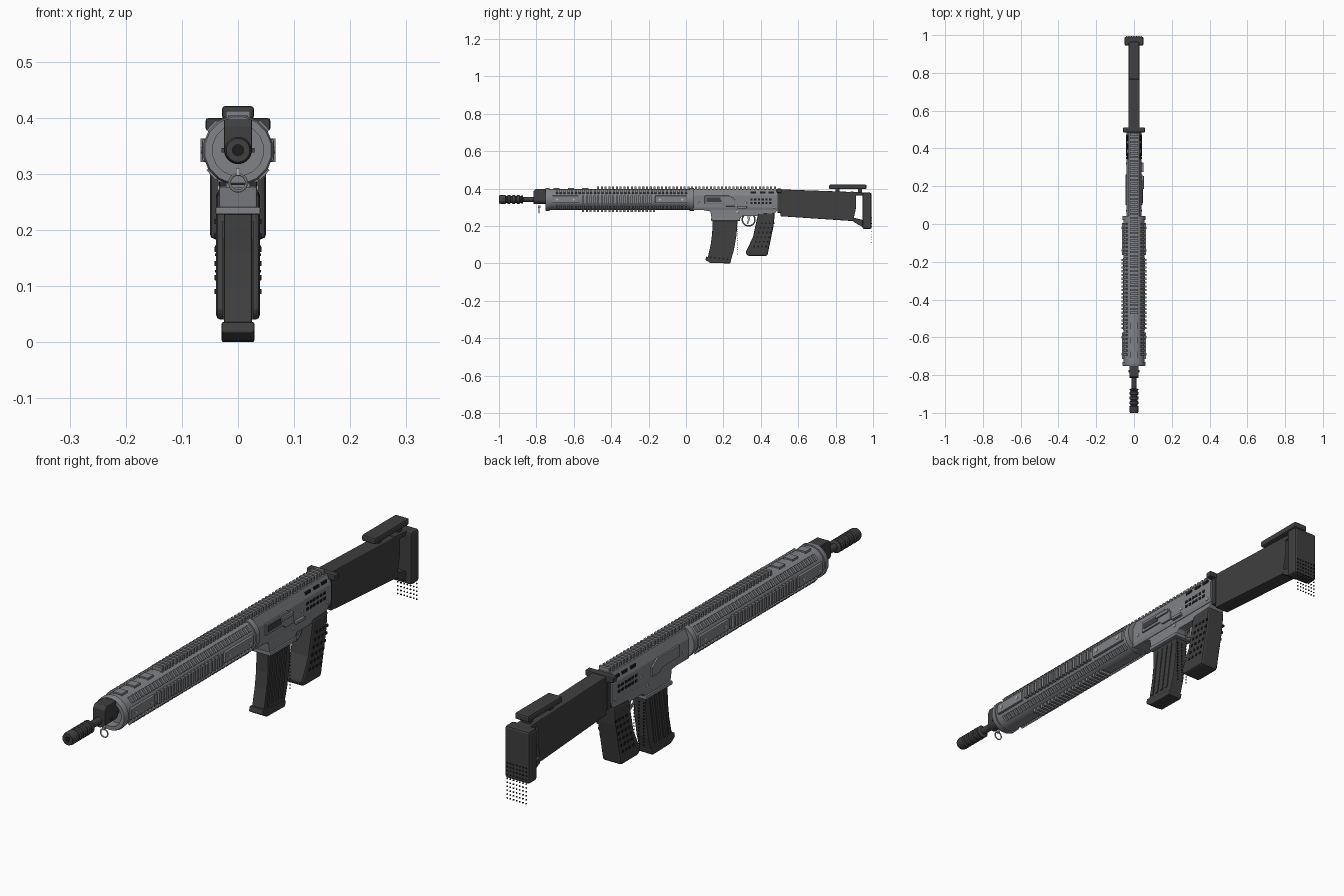
import bpy, bmesh, math
from mathutils import Matrix, Vector

cube = bpy.data.objects.get("Cube")
if cube:
    bpy.data.objects.remove(cube)

BORE = 0.342  # height of the barrel axis


def material(name, r, g, b):
    m = bpy.data.materials.new(name)
    m.use_nodes = True
    m.diffuse_color = (r, g, b, 1)
    m.node_tree.nodes["Principled BSDF"].inputs["Base Color"].default_value = (r, g, b, 1)
    return m


GREY = material("gunmetal grey", 0.22, 0.225, 0.24)
DARK = material("dark polymer", 0.05, 0.05, 0.05)
BLACK = material("vent black", 0.012, 0.012, 0.012)
STEEL = material("bright steel", 0.5, 0.5, 0.5)


def finish(name, bm, mat, bevel=0, smooth=False):
    bmesh.ops.recalc_face_normals(bm, faces=bm.faces)
    mesh = bpy.data.meshes.new(name)
    bm.to_mesh(mesh)
    bm.free()
    mesh.materials.append(mat)
    ob = bpy.data.objects.new(name, mesh)
    bpy.context.collection.objects.link(ob)
    if bevel:
        mod = ob.modifiers.new("edge", "BEVEL")
        mod.width, mod.segments, mod.limit_method = bevel, 2, "ANGLE"
    if smooth:
        bpy.ops.object.select_all(action="DESELECT")
        ob.select_set(True)
        bpy.context.view_layer.objects.active = ob
        bpy.ops.object.shade_smooth_by_angle(angle=math.radians(35))
    return ob


def add_box(bm, centre, size, turn=Matrix()):
    place = turn @ Matrix.Translation(centre) @ Matrix.Diagonal((*size, 1))
    bmesh.ops.create_cube(bm, size=1, matrix=place)


def boxes(name, items, mat, bevel=0):
    bm = bmesh.new()
    for centre, size in items:
        add_box(bm, centre, size)
    return finish(name, bm, mat, bevel)


def prism(name, outline, half, mat, bevel=0):
    """Side outline in (y, z), extruded across x."""
    bm = bmesh.new()
    face = bm.faces.new([bm.verts.new((-half, y, z)) for y, z in outline])
    new = bmesh.ops.extrude_face_region(bm, geom=[face])["geom"]
    moved = [v for v in new if isinstance(v, bmesh.types.BMVert)]
    bmesh.ops.translate(bm, verts=moved, vec=(2 * half, 0, 0))
    return finish(name, bm, mat, bevel)


def lathe(name, profile, mat, sides=24):
    """Profile of (y, radius) turned around the bore."""
    bm = bmesh.new()
    rings = []
    for y, r in profile:
        turns = [math.tau * (i + 0.5) / sides for i in range(sides)]
        rings.append([bm.verts.new((r * math.sin(a), y, BORE + r * math.cos(a))) for a in turns])
    for a, b in zip(rings, rings[1:]):
        for i in range(sides):
            j = (i + 1) % sides
            bm.faces.new((a[i], a[j], b[j], b[i]))
    bm.faces.new(rings[0])
    bm.faces.new(rings[-1])
    return finish(name, bm, mat, smooth=True)


def rail(name, degrees, start, end, inner, outer, width, pitch=0.02):
    """Toothed rail, turned around the bore; zero degrees is the top."""
    bm = bmesh.new()
    turn = Matrix.Translation((0, 0, BORE)) @ Matrix.Rotation(math.radians(degrees), 4, "Y")
    mid = inner + (outer - inner) * 0.45
    add_box(bm, (0, (start + end) / 2, (inner + mid) / 2), (width * 0.8, end - start, mid - inner), turn)
    count = int((end - start) / pitch)
    for i in range(count):
        y = start + (i + 0.5) * (end - start) / count
        add_box(bm, (0, y, (inner + outer) / 2), (width, pitch * 0.55, outer - inner), turn)
    return finish(name, bm, GREY)


def ring(name, centre, radius, thick, mat, turn):
    bpy.ops.mesh.primitive_torus_add(location=centre, rotation=turn, major_radius=radius,
                                     minor_radius=thick, major_segments=24, minor_segments=8)
    ob = bpy.context.object
    ob.name = name
    ob.data.materials.append(mat)
    bpy.ops.object.shade_smooth_by_angle()


# Muzzle brake with grooves, and barrel
brake = [(-1, 0.012), (-1, 0.021), (-0.99, 0.024)]
for i in range(4):
    y = -0.965 + i * 0.025
    brake += [(y, 0.024), (y + 0.003, 0.019), (y + 0.009, 0.019), (y + 0.012, 0.024)]
brake += [(-0.875, 0.024), (-0.87, 0.014)]
lathe("muzzle_brake", brake, DARK)
lathe("muzzle_bore", [(-1.0005, 0.011), (-0.99, 0.011)], BLACK)
lathe("barrel", [(-0.88, 0.013), (-0.7, 0.013)], DARK)

# Gas block: round below, square above
lathe("gas_block_collar", [(-0.815, 0.025), (-0.74, 0.025)], DARK)
prism("gas_block", [(-0.815, BORE), (-0.74, BORE), (-0.74, 0.397), (-0.805, 0.397), (-0.815, 0.385)],
      0.025, DARK, 0.002)
boxes("gas_block_pins", [((0, -0.78, BORE), (0.058, 0.012, 0.008))], DARK)

# Handguard tube with recessed mouth and collars
lathe("handguard", [(-0.715, 0.035), (-0.715, 0.046), (-0.752, 0.046), (-0.752, 0.06), (-0.745, 0.063),
                    (-0.73, 0.063), (-0.73, 0.058), (0.02, 0.058), (0.02, 0.063), (0.042, 0.063),
                    (0.042, 0.04)], GREY, 16)

# Rails around the handguard
rail("top_rail", 0, -0.48, 0.485, 0.045, 0.07, 0.042)
rail("front_top_rail", 0, -0.73, -0.5, 0.045, 0.062, 0.036, 0.06)
rail("bottom_rail", 180, -0.56, -0.16, 0.05, 0.067, 0.042)
for side, word in ((1, "left"), (-1, "right")):
    rail(word + "_side_rail", 90 * side, -0.56, -0.18, 0.05, 0.067, 0.042)
    rail(word + "_upper_rail", 47 * side, -0.7, 0.01, 0.05, 0.0655, 0.024)
    rail(word + "_lower_rail", 133 * side, -0.7, 0.01, 0.05, 0.0655, 0.024)
    boxes(word + "_front_panel", [((side * 0.058, -0.645, BORE), (0.012, 0.14, 0.04)),
                                  ((side * 0.058, -0.08, BORE), (0.012, 0.17, 0.04))], GREY, 0.003)

# Handguard screws
bm = bmesh.new()
for side in (1, -1):
    for y in (-0.69, -0.6, -0.14, -0.02):
        place = Matrix.Translation((side * 0.064, y, BORE)) @ Matrix.Rotation(math.pi / 2, 4, "Y")
        bmesh.ops.create_cone(bm, cap_ends=True, segments=10, radius1=0.006, radius2=0.006,
                              depth=0.004, matrix=place)
finish("handguard_screws", bm, STEEL)

# Sling ring under the muzzle end
ring("sling_ring", (0, -0.785, 0.284), 0.015, 0.0025, STEEL, (math.pi / 2, 0, 0))
boxes("sling_stud", [((0, -0.785, 0.303), (0.008, 0.012, 0.012))], STEEL)

# Upper receiver: tapered cross-section along the bore
bm = bmesh.new()
section = [(0.036, 0.285), (0.04, 0.3), (0.04, 0.362), (0.026, 0.396)]
outline = section + [(-x, z) for x, z in reversed(section)]
face = bm.faces.new([bm.verts.new((x, 0.035, z)) for x, z in outline])
new = bmesh.ops.extrude_face_region(bm, geom=[face])["geom"]
bmesh.ops.translate(bm, verts=[v for v in new if isinstance(v, bmesh.types.BMVert)], vec=(0, 0.455, 0))
finish("upper_receiver", bm, GREY)

# Lower receiver with magazine well
prism("lower_receiver", [(0.06, 0.29), (0.13, 0.278), (0.138, 0.235), (0.285, 0.235), (0.3, 0.252),
                         (0.37, 0.252), (0.47, 0.262), (0.49, 0.285), (0.49, 0.31), (0.06, 0.31)],
      0.034, GREY, 0.003)
boxes("magazine_well_lip", [((0, 0.212, 0.234), (0.08, 0.155, 0.014))], GREY, 0.003)

# Ejection cover, bolt handle and levers on the left, plate on the right
prism("ejection_cover", [(0.1, 0.318), (0.2, 0.318), (0.215, 0.305), (0.262, 0.305), (0.262, 0.34),
                         (0.23, 0.362), (0.1, 0.362)], 0.046, GREY, 0.002)
boxes("bolt_handle", [((0.046, 0.22, 0.345), (0.012, 0.07, 0.014)),
                      ((0.044, 0.3, 0.3), (0.012, 0.05, 0.012))], GREY, 0.002)
boxes("ejection_port", [((0.0465, 0.15, 0.34), (0.002, 0.08, 0.024))], DARK)

# Receiver vents and pins on both sides
vents, pins = [], []
for side in (1, -1):
    for i in range(6):
        for z in (0.322, 0.342):
            vents.append(((side * 0.04, 0.35 + i * 0.02, z), (0.004, 0.012, 0.01)))
    vents += [((side * 0.034, y, 0.378), (0.006, 0.03, 0.01)) for y in (0.36, 0.41, 0.455)]
    pins += [((side * 0.04, y, z), (0.006, 0.011, 0.011))
             for y, z in ((0.07, 0.322), (0.32, 0.325), (0.47, 0.3))]
    pins.append(((side * 0.034, 0.275, 0.275), (0.006, 0.011, 0.011)))
boxes("receiver_vents", vents, BLACK)
boxes("receiver_pins", pins, STEEL, 0.003)

# Trigger and guard
ring("trigger_guard", (0, 0.335, 0.234), 0.034, 0.004, GREY, (0, math.pi / 2, 0))
prism("trigger", [(0.328, 0.255), (0.345, 0.255), (0.34, 0.23), (0.332, 0.21), (0.326, 0.212),
                  (0.331, 0.232)], 0.005, STEEL)

# Curved magazine with ribs and base plate
prism("magazine", [(0.142, 0.24), (0.14, 0.16), (0.132, 0.1), (0.115, 0.025), (0.238, 0.01),
                   (0.256, 0.07), (0.27, 0.15), (0.276, 0.24)], 0.025, DARK, 0.003)
for i in range(4):
    shift = -0.007 * i
    prism("magazine_rib", [(0.158 + shift + k, z) for k, z in ((0, 0.215), (-0.028, 0.04),
                           (-0.016, 0.04), (0.012, 0.215))], 0.028, DARK).location.y = i * 0.034
prism("magazine_base", [(0.104, 0.018), (0.108, 0.036), (0.242, 0.02), (0.236, 0), (0.13, 0.002)],
      0.029, DARK, 0.003)

# Pistol grip
prism("grip", [(0.385, 0.265), (0.475, 0.27), (0.468, 0.2), (0.435, 0.04), (0.33, 0.04), (0.318, 0.058),
               (0.358, 0.14)], 0.039, DARK, 0.008)

# Grip texture studs, on the sides and in a strip ahead of the grip
studs = []
for row in range(6):
    for col in range(4):
        y = 0.365 + col * 0.021 + row * 0.008
        for side in (1, -1):
            studs.append(((side * 0.039, y, 0.09 + row * 0.025), (0.005, 0.009, 0.009)))
boxes("grip_studs", studs, BLACK)
strip = [((x, 0.277, 0.05 + i * 0.012), (0.003, 0.003, 0.005)) for i in range(14) for x in (-0.02, 0, 0.02)]
boxes("grip_front_dots", strip, BLACK)

# Stock hinge and body
boxes("stock_hinge", [((0, 0.498, 0.388), (0.115, 0.026, 0.022)),
                      ((0, 0.498, 0.33), (0.066, 0.02, 0.12))], DARK, 0.004)
prism("stock", [(0.495, 0.396), (0.91, 0.381), (0.91, 0.3), (0.893, 0.226), (0.505, 0.252)],
      0.029, DARK, 0.003)
prism("stock_arms", [(0.88, 0.384), (0.96, 0.378), (0.96, 0.186), (0.895, 0.222), (0.89, 0.246),
                     (0.945, 0.232), (0.945, 0.364), (0.88, 0.364)], 0.028, DARK, 0.002)

# Butt pad and cheek rest
boxes("butt_pad", [((0, 0.968, 0.281), (0.1, 0.048, 0.194))], DARK, 0.008)
boxes("cheek_rest", [((0, 0.865, 0.409), (0.057, 0.2, 0.024))], DARK, 0.006)
boxes("cheek_rest_posts", [((0, y, 0.39), (0.03, 0.02, 0.022)) for y in (0.81, 0.93)], DARK)

# Butt pad texture dots, running below the pad
dots = [((-0.039 + c * 0.013, 0.9935, 0.112 + r * 0.0145), (0.004, 0.004, 0.004))
        for c in range(7) for r in range(10)]
boxes("butt_dots", dots, BLACK)
